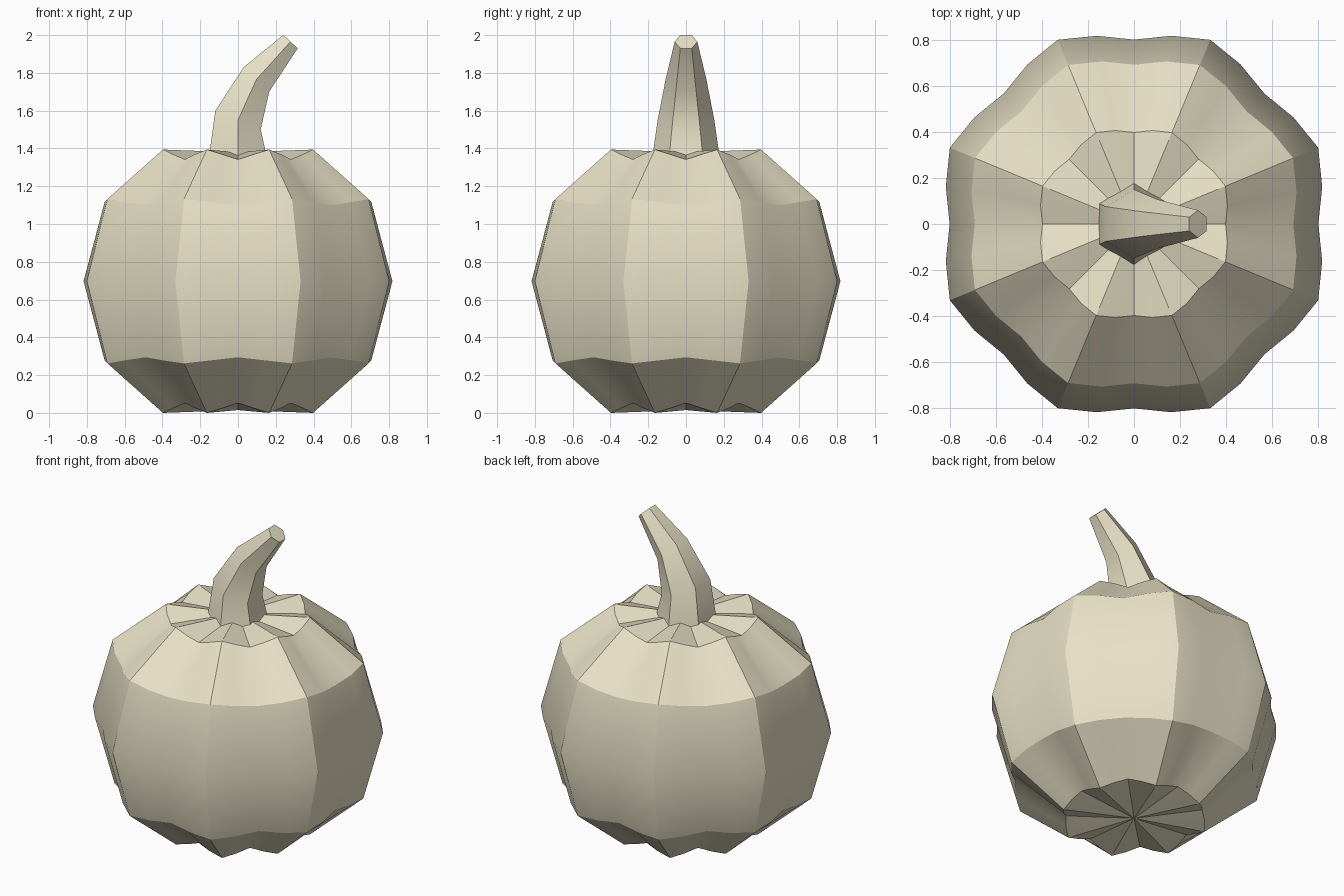
import bpy, bmesh
from math import cos, sin, pi, radians
from mathutils import Vector

if "Cube" in bpy.data.objects:
    bpy.data.objects.remove(bpy.data.objects["Cube"])

mat = bpy.data.materials.new("pale_cream")
mat.diffuse_color = (0.80, 0.75, 0.56, 1)
mat.use_nodes = True
mat.node_tree.nodes["Principled BSDF"].inputs["Base Color"].default_value = mat.diffuse_color


def loft(name, rings, start_pole=None, end_pole=None):
    """Skin a list of closed rings; ends get a fan to a pole or an n-gon cap."""
    bm = bmesh.new()
    loops = [[bm.verts.new(p) for p in ring] for ring in rings]
    n = len(loops[0])
    for a, b in zip(loops, loops[1:]):
        for i in range(n):
            j = (i + 1) % n
            bm.faces.new((a[i], a[j], b[j], b[i]))
    for loop, pole in ((loops[0], start_pole), (loops[-1], end_pole)):
        if pole is None:
            bm.faces.new(loop)
        else:
            tip = bm.verts.new(pole)
            for i in range(n):
                bm.faces.new((loop[i], loop[(i + 1) % n], tip))
    bmesh.ops.recalc_face_normals(bm, faces=bm.faces)
    mesh = bpy.data.meshes.new(name)
    bm.to_mesh(mesh)
    bm.free()
    obj = bpy.data.objects.new(name, mesh)
    bpy.context.collection.objects.link(obj)
    mesh.materials.append(mat)
    bpy.ops.object.select_all(action='DESELECT')
    obj.select_set(True)
    bpy.context.view_layer.objects.active = obj
    bpy.ops.object.shade_smooth_by_angle(angle=radians(32))
    return obj


# Body: eight lobes, grooves made by shrinking towards the body centre
MID, SEGS = 0.697, 32
profile = [(0.43, 0.0), (0.748, 0.262), (0.866, MID), (0.748, 1.132), (0.43, 1.394)]


def lobed_ring(r, z):
    ring = []
    for i in range(SEGS):
        a = 2 * pi * i / SEGS
        k = 0.9625 - 0.0375 * cos(8 * a)
        ring.append((r * k * cos(a), r * k * sin(a), MID + (z - MID) * k))
    return ring


loft("pumpkin_body", [lobed_ring(r, z) for r, z in profile],
     (0, 0, 0.015), (0, 0, 1.379))

# Stem: tapering six-sided tube leaning to +x (x, z, radius, tilt in degrees)
path = [(0, 1.34, 0.18, 0), (0, 1.55, 0.15, 22.5),
        (0.098, 1.766, 0.108, 44), (0.278, 1.965, 0.06, 43)]
stem_rings = []
for x, z, r, tilt in path:
    t = radians(tilt)
    side = Vector((cos(t), 0, -sin(t)))
    stem_rings.append([Vector((x, 0, z)) + side * r * cos(a) + Vector((0, r * sin(a), 0))
                       for a in (pi / 6 + k * pi / 3 for k in range(6))])
loft("stem", stem_rings)
